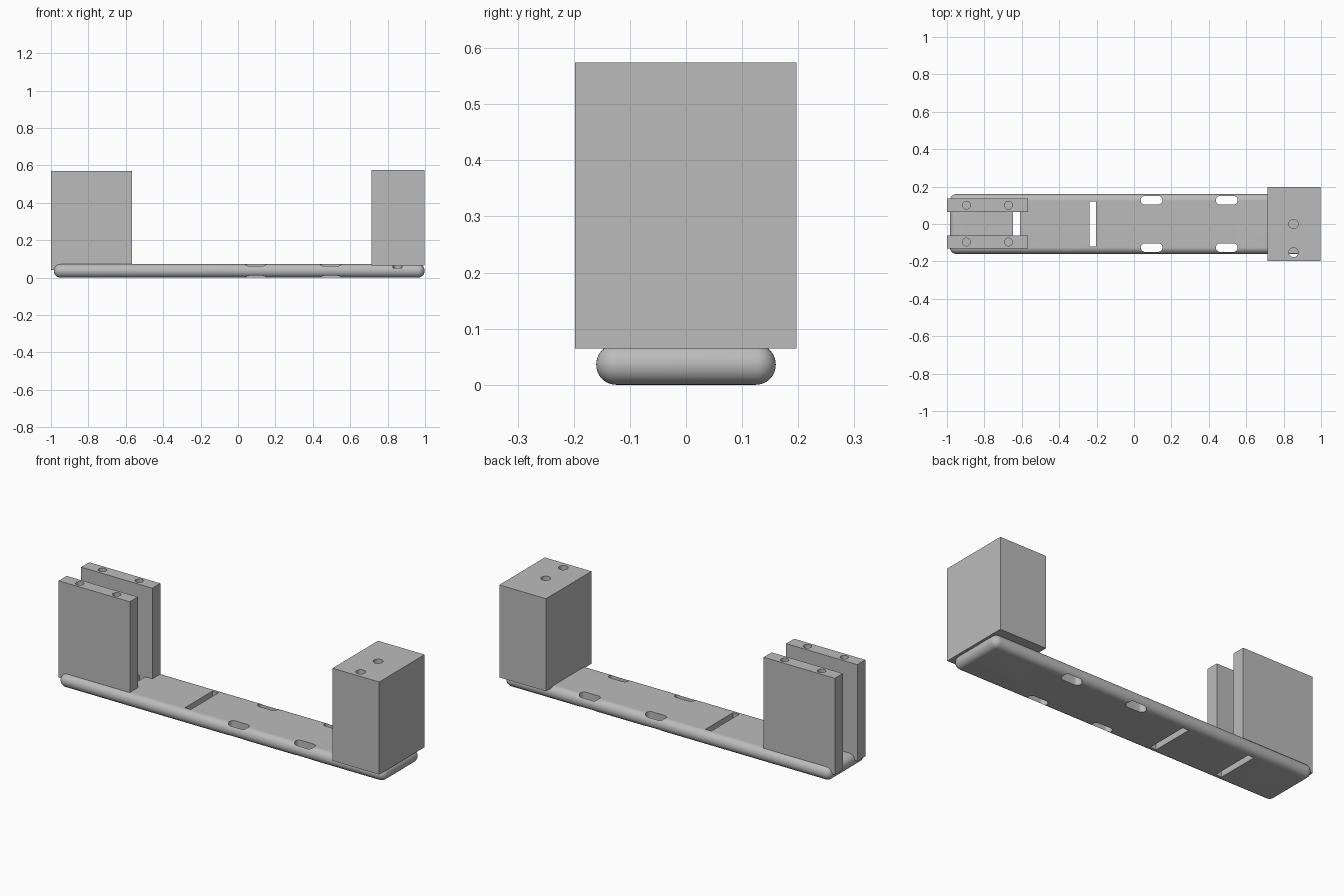
import bpy, bmesh, math
from mathutils import Matrix, Vector

cube = bpy.data.objects.get("Cube")
if cube:
    bpy.data.objects.remove(cube)

grey = bpy.data.materials.new("plain_grey")
grey.use_nodes = True
GREY = (0.5, 0.5, 0.5, 1)
grey.diffuse_color = GREY
grey.node_tree.nodes["Principled BSDF"].inputs["Base Color"].default_value = GREY


def finish(name, bm):
    mesh = bpy.data.meshes.new(name)
    bm.to_mesh(mesh)
    bm.free()
    mesh.materials.append(grey)
    ob = bpy.data.objects.new(name, mesh)
    bpy.context.collection.objects.link(ob)
    return ob


def box(name, lo, hi, radius=0, edges=None):
    """Box between two corners, optionally rounding all or only upright edges."""
    lo, hi = Vector(lo), Vector(hi)
    bm = bmesh.new()
    bmesh.ops.create_cube(bm, size=1, matrix=Matrix.Translation((lo + hi) / 2)
                          @ Matrix.Diagonal((hi - lo).to_4d()))
    if radius:
        chosen = [e for e in bm.edges if edges != "upright"
                  or abs(e.verts[0].co.z - e.verts[1].co.z) > 0.01]
        bmesh.ops.bevel(bm, geom=chosen, offset=radius, segments=10,
                        profile=0.5, affect='EDGES')
    return finish(name, bm)


def drill(name, x, y, radius, bottom, top=0.7):
    bm = bmesh.new()
    bmesh.ops.create_cone(bm, cap_ends=True, segments=32, radius1=radius, radius2=radius,
                          depth=top - bottom,
                          matrix=Matrix.Translation((x, y, (top + bottom) / 2)))
    return finish(name, bm)


def cut(ob, cutters):
    for c in cutters:
        mod = ob.modifiers.new("cut", 'BOOLEAN')
        mod.operation, mod.solver, mod.object = 'DIFFERENCE', 'EXACT', c
        c.hide_render = True
        c.hide_set(True)


# Rounded base bar
bar = box("base_bar", (-0.985, -0.16, 0), (0.998, 0.16, 0.072), 0.0355)

# Cross slots and side strap holes
openings = [box("slot_cutter", (x - 0.018, -0.12, -0.1), (x + 0.018, 0.12, 0.2))
            for x in (-0.628, -0.221)]
for x in (0.094, 0.496):
    for y in (-0.126, 0.127):
        openings.append(box("strap_hole_cutter", (x - 0.058, y - 0.023, -0.1),
                            (x + 0.058, y + 0.023, 0.2), 0.0225, "upright"))

# Solid end block with two drilled holes that reach into the bar
block = box("end_block", (0.714, -0.198, 0.065), (0.998, 0.197, 0.574))
block_drills = [drill("block_hole_cutter", 0.853, y, 0.025, 0.05) for y in (0, -0.152)]
cut(block, block_drills)

# Pair of upright plates, each drilled from the top
plate_drills = []
for name, y in (("front_plate", -0.096), ("back_plate", 0.1)):
    plate = box(name, (-1, y - 0.035, 0.04), (-0.567, y + 0.035, 0.571))
    holes = [drill("plate_hole_cutter", x, y, 0.021, 0.05) for x in (-0.896, -0.671)]
    cut(plate, holes)
    plate_drills += holes

cut(bar, openings + block_drills + plate_drills)

# Apply the cuts, drop the cutters and smooth the rounded surfaces
bpy.context.view_layer.update()
graph = bpy.context.evaluated_depsgraph_get()
parts = [o for o in bpy.context.scene.objects if o.modifiers]
baked = [(o, bpy.data.meshes.new_from_object(o.evaluated_get(graph))) for o in parts]
for ob, mesh in baked:
    ob.modifiers.clear()
    ob.data = mesh
for c in openings + block_drills + plate_drills:
    bpy.data.objects.remove(c)
for ob in parts:
    bpy.ops.object.select_all(action='DESELECT')
    ob.select_set(True)
    bpy.context.view_layer.objects.active = ob
    bpy.ops.object.shade_smooth_by_angle(angle=math.radians(30))
